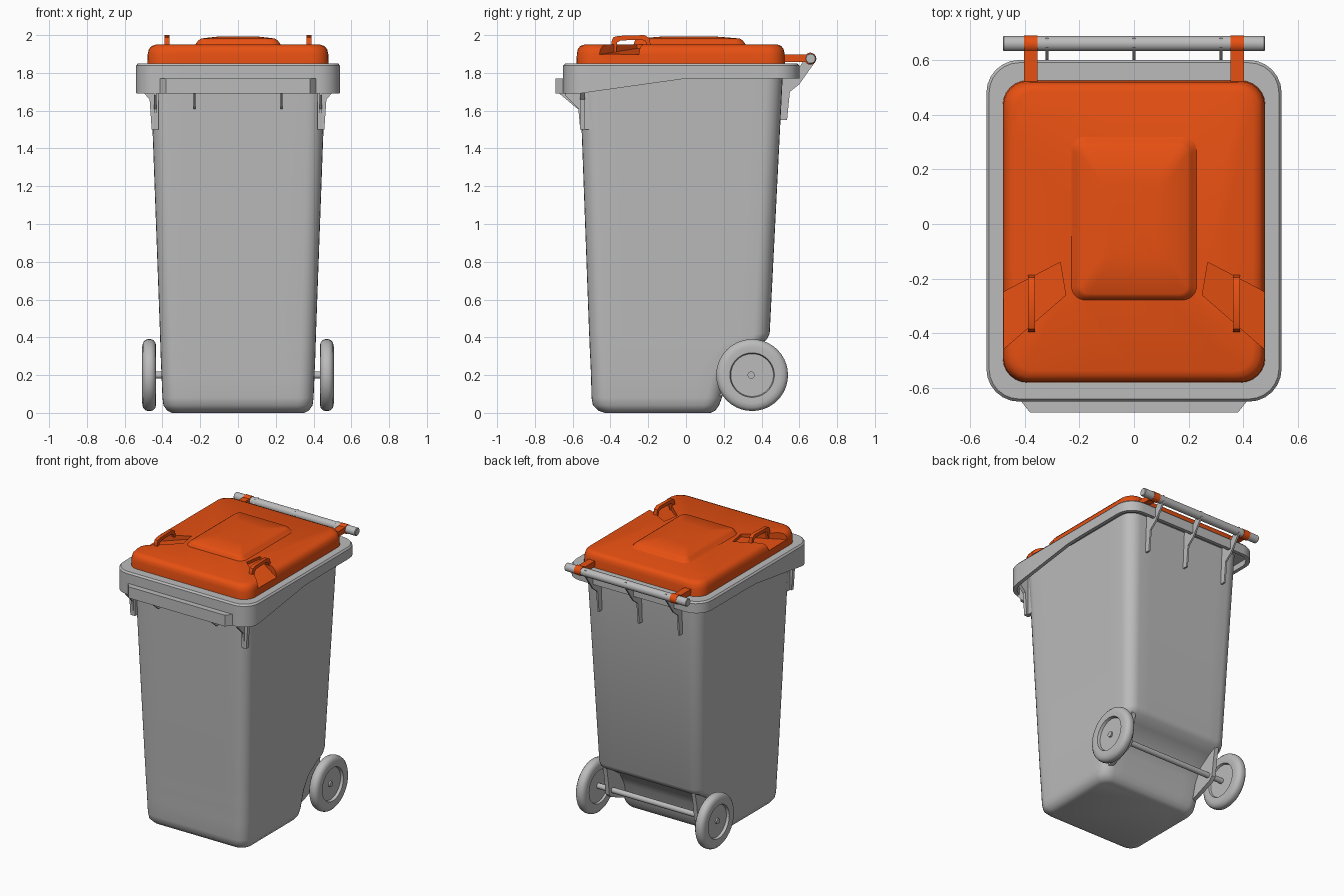
import bpy, bmesh, math
from mathutils import Vector

cube = bpy.data.objects.get("Cube")
if cube:
    bpy.data.objects.remove(cube, do_unlink=True)


def material(name, rgb):
    m = bpy.data.materials.new(name)
    m.use_nodes = True
    m.diffuse_color = (*rgb, 1)
    m.node_tree.nodes["Principled BSDF"].inputs["Base Color"].default_value = (*rgb, 1)
    return m


GREY = material("light grey plastic", (0.5, 0.5, 0.5))
ORANGE = material("orange plastic", (0.8, 0.08, 0.006))


def skin(name, rings, mat, angle=35):
    """Join a list of equal-length rings into a capped solid."""
    bm = bmesh.new()
    loops = [[bm.verts.new(p) for p in ring] for ring in rings]
    n = len(loops[0])
    for a, b in zip(loops, loops[1:]):
        for i in range(n):
            j = (i + 1) % n
            bm.faces.new((a[i], a[j], b[j], b[i]))
    bm.faces.new(loops[0])
    bm.faces.new(loops[-1])
    bmesh.ops.recalc_face_normals(bm, faces=bm.faces)
    mesh = bpy.data.meshes.new(name)
    bm.to_mesh(mesh)
    bm.free()
    mesh.materials.append(mat)
    mesh.shade_smooth()
    mesh.set_sharp_from_angle(angle=math.radians(angle))
    obj = bpy.data.objects.new(name, mesh)
    bpy.context.scene.collection.objects.link(obj)
    return obj


def rounded(z, hx, yf, yb, r, steps=6, split=8):
    """Rounded rectangle ring, with its straight sides split up."""
    pts = []
    corners = ((hx - r, yb - r), (r - hx, yb - r), (r - hx, yf + r), (hx - r, yf + r))
    for q, (cx, cy) in enumerate(corners):
        for i in range(steps + 1):
            a = math.pi / 2 * (q + i / steps)
            pts.append(Vector((cx + r * math.cos(a), cy + r * math.sin(a), z)))
        nx, ny = corners[(q + 1) % 4]
        a = math.pi / 2 * (q + 1)
        end = Vector((nx + r * math.cos(a), ny + r * math.sin(a), z))
        start = pts[-1].copy()
        pts += [start.lerp(end, k / split) for k in range(1, split)]
    return pts


def prism(name, pts, axis, a, b, mat, angle=35):
    """Extrude a flat outline along an axis from a to b."""
    place = {"x": lambda p, t: (t, p[0], p[1]),
             "y": lambda p, t: (p[0], t, p[1]),
             "z": lambda p, t: (p[0], p[1], t)}[axis]
    return skin(name, [[place(p, t) for p in pts] for t in (a, b)], mat, angle)


def turned(name, profile, y, z, mat, sides=40):
    """Turn an (x, radius) profile around an axis along x."""
    rings = []
    for x, r in profile:
        rings.append([(x, y + r * math.cos(math.tau * i / sides),
                       z + r * math.sin(math.tau * i / sides)) for i in range(sides)])
    return skin(name, rings, mat)


# Tapered body with a scoop at the lower back for the axle
skin("body", [rounded(*s) for s in (
    (0.0, 0.35, -0.43, 0.13, 0.06),
    (0.012, 0.375, -0.465, 0.155, 0.07),
    (0.04, 0.395, -0.493, 0.175, 0.08),
    (0.08, 0.40, -0.50, 0.19, 0.08),
    (0.20, 0.405, -0.503, 0.22, 0.08),
    (0.29, 0.409, -0.507, 0.27, 0.08),
    (0.35, 0.411, -0.51, 0.36, 0.08),
    (0.385, 0.412, -0.511, 0.425, 0.08),
    (0.42, 0.413, -0.513, 0.443, 0.08),
    (1.84, 0.465, -0.565, 0.515, 0.09))], GREY, 50)

# Rim with a hanging skirt that gets deeper towards the front
low = 1.77
rim = [rounded(*s) for s in (
    (1.81, 0.44, -0.54, 0.49, 0.08),
    (1.81, 0.515, -0.625, 0.575, 0.1),
    (low, 0.515, -0.625, 0.575, 0.1),
    (low, 0.54, -0.65, 0.60, 0.12),
    (1.838, 0.54, -0.65, 0.60, 0.12),
    (1.85, 0.53, -0.64, 0.59, 0.11))]
for ring in rim[2:4]:
    for p in ring:
        p.z = low - 0.08 * min(max(-p.y / 0.57, 0), 1)
skin("rim", rim, GREY)

# Front grip ledge
prism("front_ledge", [(-0.42, -0.64), (-0.38, -0.69), (0.38, -0.69), (0.42, -0.64)],
      "z", 1.69, 1.77, GREY)

# Thin ribs under the front ledge
for x in (-0.23, 0.23):
    prism("front_rib", [(-0.54, 1.61), (-0.575, 1.61), (-0.67, 1.69), (-0.64, 1.80), (-0.54, 1.80)],
          "x", x - 0.005, x + 0.005, GREY)

# Ribs at the front corners, tapering down the sides
for s in (1, -1):
    prism("corner_rib", [(s * 0.42, 1.50), (s * 0.457, 1.50), (s * 0.468, 1.66),
                         (s * 0.505, 1.70), (s * 0.52, 1.81), (s * 0.42, 1.81)],
          "y", -0.56, -0.535, GREY)
    prism("corner_front_rib", [(-0.50, 1.50), (-0.56, 1.50), (-0.57, 1.61),
                               (-0.64, 1.68), (-0.64, 1.81), (-0.50, 1.81)],
          "x", s * 0.432, s * 0.445, GREY)

# Back handle bar and its three brackets
turned("handle_bar", [(-0.48, 0.024), (-0.476, 0.028), (0.476, 0.028), (0.48, 0.024)],
       0.66, 1.875, GREY, 24)
for x in (-0.318, 0, 0.318):
    prism("handle_bracket", [(0.48, 1.55), (0.535, 1.55), (0.55, 1.70), (0.60, 1.74),
                             (0.685, 1.86), (0.68, 1.90), (0.645, 1.90), (0.60, 1.83), (0.48, 1.83)],
          "x", x - 0.006, x + 0.006, GREY)

# Lid shell
lid = skin("lid", [rounded(*s) for s in (
    (1.85, 0.48, -0.58, 0.525, 0.09),
    (1.90, 0.478, -0.578, 0.522, 0.09),
    (1.925, 0.472, -0.573, 0.517, 0.09),
    (1.942, 0.458, -0.56, 0.505, 0.08),
    (1.95, 0.435, -0.538, 0.485, 0.07))], ORANGE)

# Grip pockets cut into both sides of the lid, floors falling outwards
outline = ((0.27, -0.14, 1.93), (0.25, -0.26, 1.93), (0.48, -0.46, 1.897),
           (0.55, -0.46, 1.89), (0.55, -0.25, 1.89), (0.48, -0.25, 1.897))
for s in (1, -1):
    cutter = skin("pocket_cutter", [[(s * x, y, z) for x, y, z in outline],
                                    [(s * x, y, 2.1) for x, y, z in outline]], ORANGE)
    cutter.hide_render = True
    cut = lid.modifiers.new("pocket", "BOOLEAN")
    cut.operation = "DIFFERENCE"
    cut.solver = "EXACT"
    cut.object = cutter
    bpy.context.view_layer.update()
    result = bpy.data.meshes.new_from_object(
        lid.evaluated_get(bpy.context.evaluated_depsgraph_get()))
    lid.modifiers.clear()
    lid.data = result
    bpy.data.objects.remove(cutter, do_unlink=True)
lid.data.set_sharp_from_angle(angle=math.radians(35))

# Raised panel in the middle of the lid
skin("lid_panel", [rounded(*s) for s in (
    (1.94, 0.25, -0.285, 0.34, 0.06),
    (1.952, 0.225, -0.277, 0.315, 0.05),
    (1.972, 0.21, -0.27, 0.30, 0.04),
    (1.982, 0.195, -0.255, 0.285, 0.03),
    (1.993, 0.10, -0.12, 0.15, 0.03))], ORANGE, 50)

for s in (1, -1):
    # Strap handle bridging each pocket
    prism("lid_handle", [(-0.395, 1.90), (-0.395, 1.965), (-0.385, 1.988), (-0.36, 1.996),
                         (-0.22, 2.0), (-0.195, 1.985), (-0.185, 1.94), (-0.205, 1.94),
                         (-0.215, 1.968), (-0.235, 1.975), (-0.345, 1.972),
                         (-0.365, 1.96), (-0.37, 1.90)],
          "x", s * 0.362, s * 0.388, ORANGE)
    # Hinge arm and the collar around the bar
    prism("hinge_arm", [(0.49, 1.858), (0.66, 1.858), (0.66, 1.897), (0.49, 1.897)],
          "x", s * 0.353, s * 0.403, ORANGE)
    turned("hinge_collar", [(s * 0.353, 0.032), (s * 0.403, 0.032)], 0.658, 1.875, ORANGE, 24)
    # Axle support fin
    prism("axle_support", [(0.15, 0.08), (0.22, 0.10), (0.36, 0.155), (0.385, 0.18),
                           (0.39, 0.22), (0.40, 0.30), (0.42, 0.40), (0.20, 0.40)],
          "x", s * 0.335, s * 0.365, GREY)
    # Wheel with rounded tyre and sunken hub
    turned("wheel", [(s * x, r) for x, r in (
        (0.45, 0.03), (0.45, 0.113), (0.436, 0.118), (0.433, 0.15), (0.437, 0.172),
        (0.449, 0.186), (0.462, 0.19), (0.478, 0.19), (0.491, 0.186), (0.503, 0.172),
        (0.507, 0.15), (0.504, 0.118), (0.485, 0.113), (0.485, 0.03))], 0.35, 0.2, GREY)

# Axle
turned("axle", [(-0.496, 0.019), (0.496, 0.019)], 0.345, 0.2, GREY, 20)
